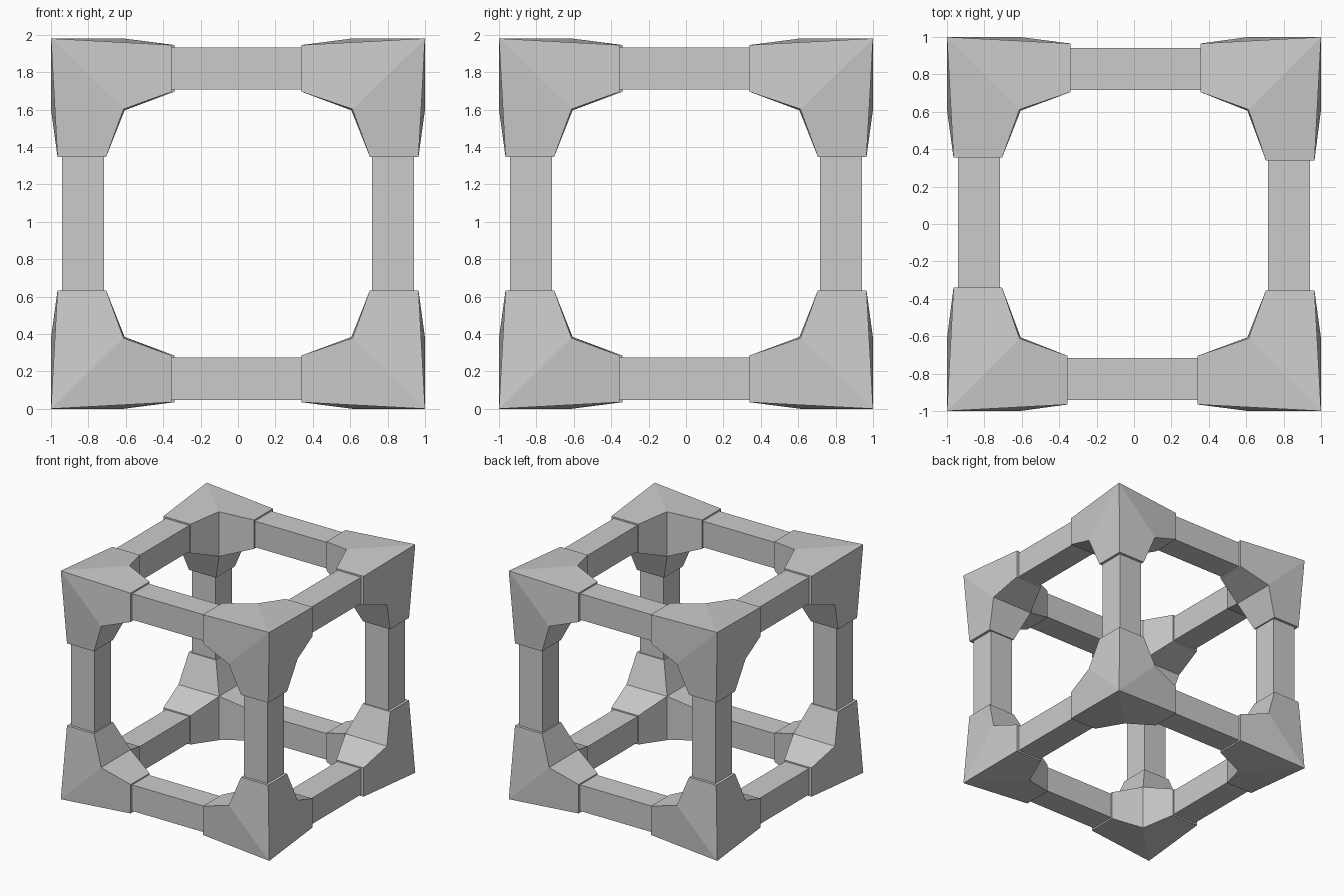
import bpy, bmesh
from itertools import product
from mathutils import Vector

if "Cube" in bpy.data.objects:
    bpy.data.objects.remove(bpy.data.objects["Cube"], do_unlink=True)

HALF_Z = 0.99            # half height of the frame
OUT, IN = 0.965, 0.705   # cross-section limits of a bracket arm's end
BAR_OUT, BAR_IN = 0.942, 0.716

grey = bpy.data.materials.new("plain grey")
grey.use_nodes = True
grey.diffuse_color = (0.6, 0.6, 0.6, 1)
grey.node_tree.nodes["Principled BSDF"].inputs["Base Color"].default_value = (0.6, 0.6, 0.6, 1)


def finish(name, bm):
    bmesh.ops.remove_doubles(bm, verts=bm.verts, dist=0.0001)
    bmesh.ops.recalc_face_normals(bm, faces=bm.faces)
    mesh = bpy.data.meshes.new(name)
    bm.to_mesh(mesh)
    bm.free()
    mesh.materials.append(grey)
    obj = bpy.data.objects.new(name, mesh)
    bpy.context.collection.objects.link(obj)
    return obj


def on_axes(axes, values):
    """Point with the given values on the given axes."""
    p = Vector((0, 0, 0))
    for a, v in zip(axes, values):
        p[a] = v
    return p


def corner_bracket(name, signs):
    """Three tapered arms meeting at an outer point and an inner point."""
    bm = bmesh.new()
    reach = (0.355, 0.34, 0.357) if signs[0] * signs[1] > 0 else (0.34, 0.355, 0.357)

    def place(p):
        q = Vector([s * c for s, c in zip(signs, p)])
        if abs(p.z) > 0.9:
            q.z -= signs[2] * (1 - HALF_Z)
        return bm.verts.new(q + Vector((0, 0, HALF_Z)))

    def quad(*points):
        bm.faces.new([place(p) for p in points])

    tip = Vector((1, 1, 1))
    inner = Vector((0.606, 0.606, 0.606))
    for a in range(3):
        b, c = (a + 1) % 3, (a + 2) % 3
        end = {(u, v): on_axes((a, b, c), (reach[a], u, v))
               for u in (IN, OUT) for v in (IN, OUT)}
        notch_b = on_axes((a, b, c), (0.612, 1, 0.612))
        notch_c = on_axes((a, b, c), (0.612, 0.612, 1))
        # outer sides, inner sides, end cap
        quad(tip, end[OUT, OUT], end[OUT, IN], notch_b)
        quad(tip, end[OUT, OUT], end[IN, OUT], notch_c)
        quad(inner, end[IN, IN], end[OUT, IN], notch_b)
        quad(inner, end[IN, IN], end[IN, OUT], notch_c)
        quad(end[IN, IN], end[OUT, IN], end[OUT, OUT], end[IN, OUT])
    return finish(name, bm)


def bar(name, axis, s, t):
    """Square bar along an axis, tucked into the brackets at both ends."""
    bm = bmesh.new()
    bmesh.ops.create_cube(bm, size=1)
    size, mid = BAR_OUT - BAR_IN, (BAR_OUT + BAR_IN) / 2
    axes = (axis, (axis + 1) % 3, (axis + 2) % 3)
    scale = on_axes(axes, (0.9, size, size))
    centre = on_axes(axes, (0, s * mid, t * mid))
    for v in bm.verts:
        v.co = v.co * scale + centre + Vector((0, 0, HALF_Z))
    return finish(name, bm)


SIDE = ({-1: "right", 1: "left"}, {-1: "front", 1: "back"}, {-1: "bottom", 1: "top"})

# Eight corner brackets
for sign in product((-1, 1), repeat=3):
    label = "_".join(SIDE[i][sign[i]] for i in (2, 1, 0))
    corner_bracket("corner_bracket_" + label, sign)

# Twelve bars
for ax in range(3):
    for s, t in product((-1, 1), repeat=2):
        label = SIDE[(ax + 1) % 3][s] + "_" + SIDE[(ax + 2) % 3][t]
        bar("bar_" + label, ax, s, t)
